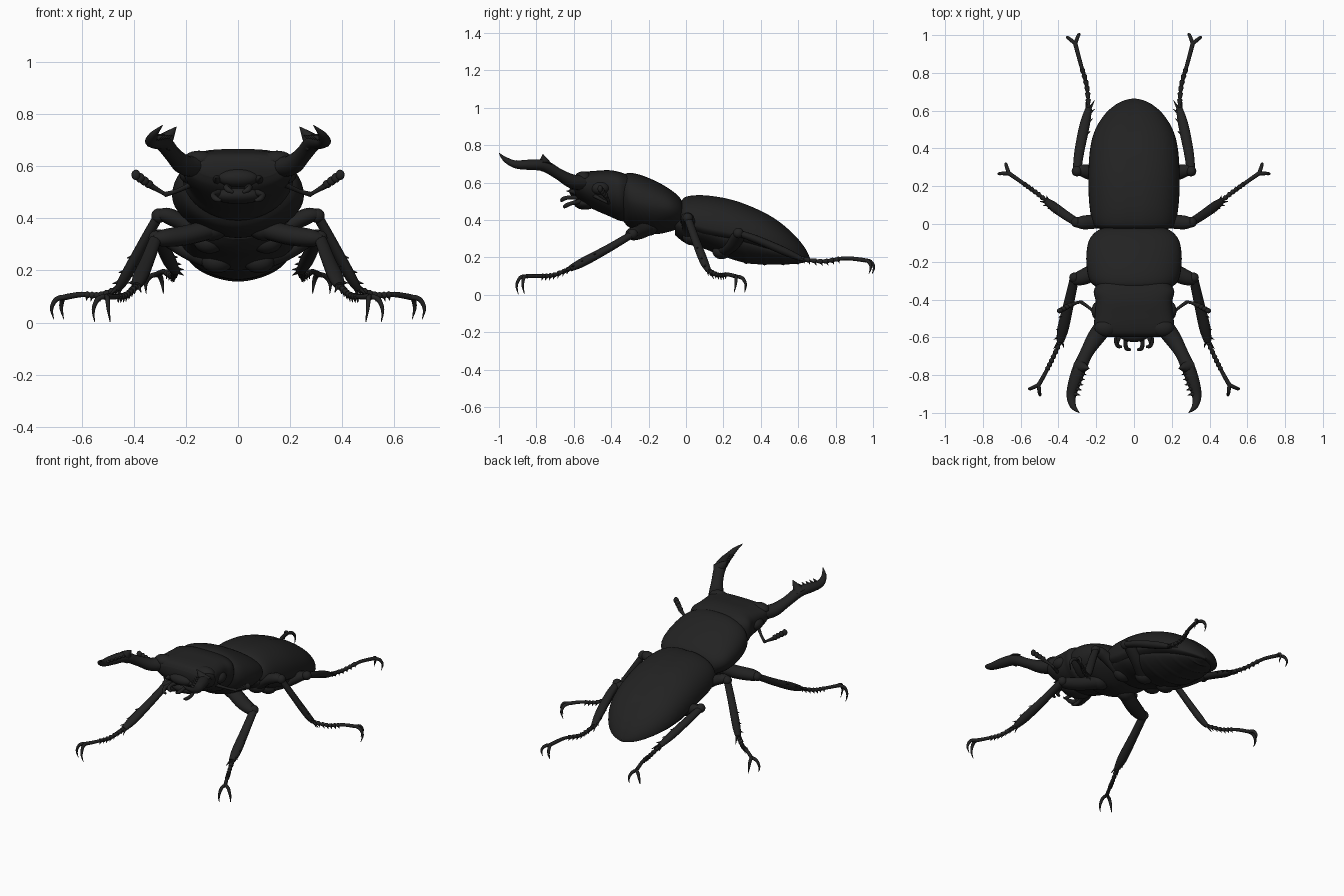
import bpy, bmesh, math
from mathutils import Vector as V

black = bpy.data.materials.new("glossy black shell")
black.diffuse_color = (0.016, 0.016, 0.016, 1)


def smooth(rows, n):
    # Catmull-Rom interpolation of tuples of any length
    out = []
    for i in range(len(rows) - 1):
        a, b, c, d = (rows[max(i - 1, 0)], rows[i], rows[i + 1], rows[min(i + 2, len(rows) - 1)])
        for k in range(n):
            t = k / n
            out.append(tuple(0.5 * (2 * q + (r - p) * t + (2 * p - 5 * q + 4 * r - s) * t * t
                                    + (3 * q - p - 3 * r + s) * t ** 3)
                             for p, q, r, s in zip(a, b, c, d)))
    return out + [tuple(rows[-1])]


def add_rings(bm, rings):
    vs = [[bm.verts.new(p) for p in ring] for ring in rings]
    n = len(vs[0])
    for a, b in zip(vs, vs[1:]):
        for i in range(n):
            bm.faces.new((a[i], a[(i + 1) % n], b[(i + 1) % n], b[i]))
    bm.faces.new(vs[0][::-1])
    bm.faces.new(vs[-1])


def finish(name, bm, mirror=False):
    bmesh.ops.recalc_face_normals(bm, faces=bm.faces)
    me = bpy.data.meshes.new(name)
    bm.to_mesh(me)
    bm.free()
    ob = bpy.data.objects.new(name, me)
    bpy.context.collection.objects.link(ob)
    me.materials.append(black)
    if mirror:
        ob.modifiers.new("Mirror", 'MIRROR').use_mirror_merge = False
    bpy.ops.object.select_all(action='DESELECT')
    ob.select_set(True)
    bpy.context.view_layer.objects.active = ob
    bpy.ops.object.shade_smooth_by_angle(angle=math.radians(50))
    return ob


def body(name, rows, n_top=2.0, n_low=2.0, seam=0.0, ridges=0.0, sides=48):
    # rows: y, half width, top z, side z, bottom z
    bm = bmesh.new()
    rings = []
    for j, (y, w, zt, zs, zb) in enumerate(smooth(rows, 8)):
        ring = []
        dent = ridges if j % 8 == 0 and j > 16 else 0
        for i in range(sides):
            a = 2 * math.pi * i / sides
            c, s = math.cos(a), math.sin(a)
            n = n_top if s >= 0 else n_low
            x = math.copysign(abs(c) ** (2 / n), c) * max(w, 0.002)
            h = (zt - zs) if s >= 0 else (zs - zb - dent)
            z = zs + math.copysign(abs(s) ** (2 / n), s) * h
            if i == sides // 4:
                z -= seam
            ring.append((x, y, z))
        rings.append(ring)
    add_rings(bm, rings)
    return finish(name, bm)


def tube(bm, pts, flat=1.0, n=5, sides=10, up=(0, 0, 1)):
    # pts: x, y, z, radius
    p = smooth(pts, n)
    rings = []
    for i, q in enumerate(p):
        d = (V(p[min(i + 1, len(p) - 1)][:3]) - V(p[max(i - 1, 0)][:3])).normalized()
        side = d.cross(V(up)).normalized()
        nor = side.cross(d)
        r = max(q[3], 0.001)
        rings.append([V(q[:3]) + side * r * math.cos(a) + nor * r * flat * math.sin(a)
                      for a in (2 * math.pi * k / sides for k in range(sides))])
    add_rings(bm, rings)


def spike(bm, a, b, r):
    a, b = V(a), V(b)
    tube(bm, [(*a, r), (*a.lerp(b, 0.5), r * 0.55), (*b, 0.001)], n=3, sides=8, up=(0.1, 0.2, 1))


def ball(bm, c, s):
    res = bmesh.ops.create_uvsphere(bm, u_segments=20, v_segments=12, radius=1)
    bmesh.ops.scale(bm, vec=s, verts=res['verts'])
    bmesh.ops.translate(bm, vec=c, verts=res['verts'])


# Wing covers, abdomen, thorax shield and head
body("wing_covers", [(-0.03, 0.17, 0.49, 0.40, 0.36), (0.0, 0.215, 0.525, 0.39, 0.33),
                     (0.1, 0.236, 0.533, 0.36, 0.29), (0.25, 0.242, 0.508, 0.33, 0.26),
                     (0.4, 0.232, 0.45, 0.29, 0.23), (0.5, 0.205, 0.39, 0.255, 0.21),
                     (0.58, 0.155, 0.32, 0.225, 0.19), (0.63, 0.10, 0.26, 0.20, 0.18),
                     (0.655, 0.05, 0.215, 0.19, 0.175), (0.665, 0.003, 0.185, 0.183, 0.178)],
     2.3, 2.0, seam=0.005)
body("abdomen", [(-0.06, 0.12, 0.45, 0.38, 0.32), (0.0, 0.19, 0.45, 0.36, 0.275),
                 (0.1, 0.21, 0.45, 0.34, 0.245), (0.2, 0.215, 0.42, 0.31, 0.205),
                 (0.32, 0.21, 0.38, 0.28, 0.17), (0.42, 0.19, 0.33, 0.25, 0.162),
                 (0.52, 0.15, 0.28, 0.22, 0.162), (0.6, 0.09, 0.24, 0.20, 0.167),
                 (0.65, 0.02, 0.19, 0.185, 0.177)], 2.0, 1.7, ridges=-0.005)
body("thorax_shield", [(-0.015, 0.12, 0.47, 0.44, 0.38), (-0.03, 0.185, 0.515, 0.45, 0.36),
                       (-0.08, 0.235, 0.56, 0.465, 0.34), (-0.16, 0.252, 0.607, 0.48, 0.325),
                       (-0.25, 0.248, 0.643, 0.50, 0.34), (-0.31, 0.228, 0.651, 0.52, 0.365),
                       (-0.345, 0.18, 0.635, 0.54, 0.41)], 2.3, 1.8)
body("head", [(-0.29, 0.17, 0.63, 0.55, 0.39), (-0.35, 0.212, 0.655, 0.56, 0.395),
              (-0.41, 0.203, 0.666, 0.57, 0.42), (-0.48, 0.207, 0.663, 0.58, 0.45),
              (-0.54, 0.212, 0.657, 0.59, 0.48), (-0.58, 0.195, 0.645, 0.59, 0.515),
              (-0.598, 0.15, 0.62, 0.585, 0.55)], 3.2, 2.0)

# Eyes and cheek bumps
bm = bmesh.new()
ball(bm, (0.19, -0.46, 0.57), (0.035, 0.05, 0.035))
ball(bm, (0.15, -0.55, 0.625), (0.06, 0.045, 0.035))
finish("eyes_and_brows", bm, True)

# Mandibles with a large inner tooth and a row of small teeth
bm = bmesh.new()
tube(bm, [(0.15, -0.53, 0.60, 0.05), (0.205, -0.605, 0.605, 0.045), (0.25, -0.68, 0.645, 0.035),
          (0.287, -0.76, 0.69, 0.036), (0.315, -0.84, 0.695, 0.033), (0.332, -0.91, 0.697, 0.025),
          (0.322, -0.965, 0.723, 0.016), (0.29, -0.999, 0.757, 0.002)], 0.85, 6, 14)
spike(bm, (0.292, -0.755, 0.685), (0.236, -0.765, 0.752), 0.042)
for i in range(5):
    y = -0.79 - 0.027 * i
    x = 0.292 + 0.008 * i
    spike(bm, (x, y, 0.70), (x - 0.04, y - 0.008, 0.72), 0.015)
finish("mandible", bm, True)

# Elbowed antennae with clubbed tips
bm = bmesh.new()
tube(bm, [(0.18, -0.49, 0.53, 0.011), (0.235, -0.445, 0.505, 0.008), (0.28, -0.413, 0.492, 0.010)])
tube(bm, [(0.275, -0.412, 0.49, 0.008), (0.30, -0.416, 0.505, 0.008), (0.335, -0.428, 0.525, 0.012)])
for i in range(4):
    t = i / 3
    ball(bm, (0.342 + 0.05 * t, -0.431 - 0.028 * t, 0.532 + 0.035 * t), (0.017, 0.014, 0.016 + 0.004 * t))
finish("antenna", bm, True)

# Mouthparts: lip, palps and chin
bm = bmesh.new()
ball(bm, (0, -0.585, 0.555), (0.08, 0.04, 0.035))
ball(bm, (0, -0.54, 0.49), (0.10, 0.06, 0.035))
finish("lip_and_chin", bm)
bm = bmesh.new()
tube(bm, [(0.035, -0.57, 0.52, 0.014), (0.045, -0.63, 0.52, 0.011), (0.038, -0.66, 0.51, 0.011),
          (0.018, -0.665, 0.50, 0.006)])
tube(bm, [(0.07, -0.56, 0.50, 0.014), (0.095, -0.61, 0.49, 0.011), (0.085, -0.645, 0.475, 0.011),
          (0.065, -0.65, 0.468, 0.006)])
spike(bm, (0.08, -0.58, 0.55), (0.085, -0.64, 0.555), 0.02)
finish("palp", bm, True)


def leg(name, femur, tibia, tarsus, out, drop):
    # femur, tibia: paths with radius; tarsus: path; out: spine direction
    bm = bmesh.new()
    tube(bm, femur, 0.85, 6, 12)
    ball(bm, femur[0][:3], (0.06, 0.05, 0.045))
    tube(bm, tibia, 0.8, 6, 12)
    ball(bm, tibia[0][:3], (0.028, 0.028, 0.028))
    a, b = V(tibia[0][:3]), V(tibia[-1][:3])
    d, o = (b - a).normalized(), V(out)
    for t in (0.55, 0.75, 0.9):
        p = a.lerp(b, t)
        spike(bm, p, p + o * 0.042 + d * 0.025, 0.012)
    for s in (1, -1):
        spike(bm, b - d * 0.02, b + d * 0.045 + o * s * 0.03, 0.012)
    # short flared foot joints, then a long last joint
    path = [V(p) for p in tarsus]
    joints = smooth([tuple(p) for p in path], 4)
    cut = len(joints) // 2 + 1
    for p, q in zip(joints[:cut], joints[1:cut + 1]):
        p, q = V(p), V(q)
        tube(bm, [(*p, 0.008), (*p.lerp(q, 0.8), 0.014), (*q, 0.009)], n=3, sides=8)
        spike(bm, p.lerp(q, 0.7), q - V((0, 0, 0.024)), 0.008)
    tube(bm, [(*p, 0.008 + 0.004 * i / len(joints)) for i, p in enumerate(joints)], n=2, sides=8)
    # pair of hooked claws
    e = path[-1]
    f = (e - path[-2]).normalized()
    f.z = 0
    side = V((f.y, -f.x, 0))
    for s in (1, -1):
        tube(bm, [(*e, 0.01), (*(e + f * 0.028 + side * s * 0.02 - V((0, 0, 0.008))), 0.010),
                  (*(e + f * 0.043 + side * s * 0.033 - V((0, 0, drop * 0.5))), 0.007),
                  (*(e + f * 0.032 + side * s * 0.034 - V((0, 0, drop))), 0.001)], n=4, sides=8, up=side)
    finish(name, bm, True)


leg("front_leg",
    [(0.10, -0.20, 0.36, 0.045), (0.20, -0.25, 0.335, 0.045), (0.28, -0.285, 0.325, 0.04), (0.325, -0.295, 0.32, 0.025)],
    [(0.315, -0.285, 0.325, 0.024), (0.345, -0.42, 0.245, 0.027), (0.375, -0.55, 0.175, 0.03), (0.39, -0.62, 0.14, 0.02)],
    [(0.39, -0.62, 0.14), (0.43, -0.71, 0.105), (0.47, -0.79, 0.10), (0.505, -0.852, 0.10)],
    (0.9, -0.1, 0.1), 0.098)
leg("middle_leg",
    [(0.11, 0.03, 0.31, 0.045), (0.19, 0.015, 0.37, 0.038), (0.27, 0.008, 0.41, 0.036), (0.31, 0.008, 0.41, 0.022)],
    [(0.305, 0.01, 0.41, 0.022), (0.36, 0.045, 0.31, 0.024), (0.43, 0.095, 0.18, 0.025), (0.46, 0.12, 0.13, 0.017)],
    [(0.46, 0.12, 0.13), (0.53, 0.175, 0.105), (0.60, 0.225, 0.108), (0.662, 0.268, 0.098)],
    (0.6, -0.5, 0.3), 0.085)
leg("hind_leg",
    [(0.08, 0.19, 0.235, 0.045), (0.18, 0.25, 0.27, 0.04), (0.26, 0.28, 0.315, 0.036), (0.305, 0.285, 0.33, 0.022)],
    [(0.302, 0.28, 0.33, 0.022), (0.29, 0.38, 0.295, 0.026), (0.262, 0.52, 0.235, 0.027), (0.24, 0.61, 0.195, 0.018)],
    [(0.24, 0.61, 0.195), (0.25, 0.73, 0.178), (0.283, 0.85, 0.195), (0.311, 0.955, 0.185)],
    (-0.8, 0.2, 0.1), 0.075)
